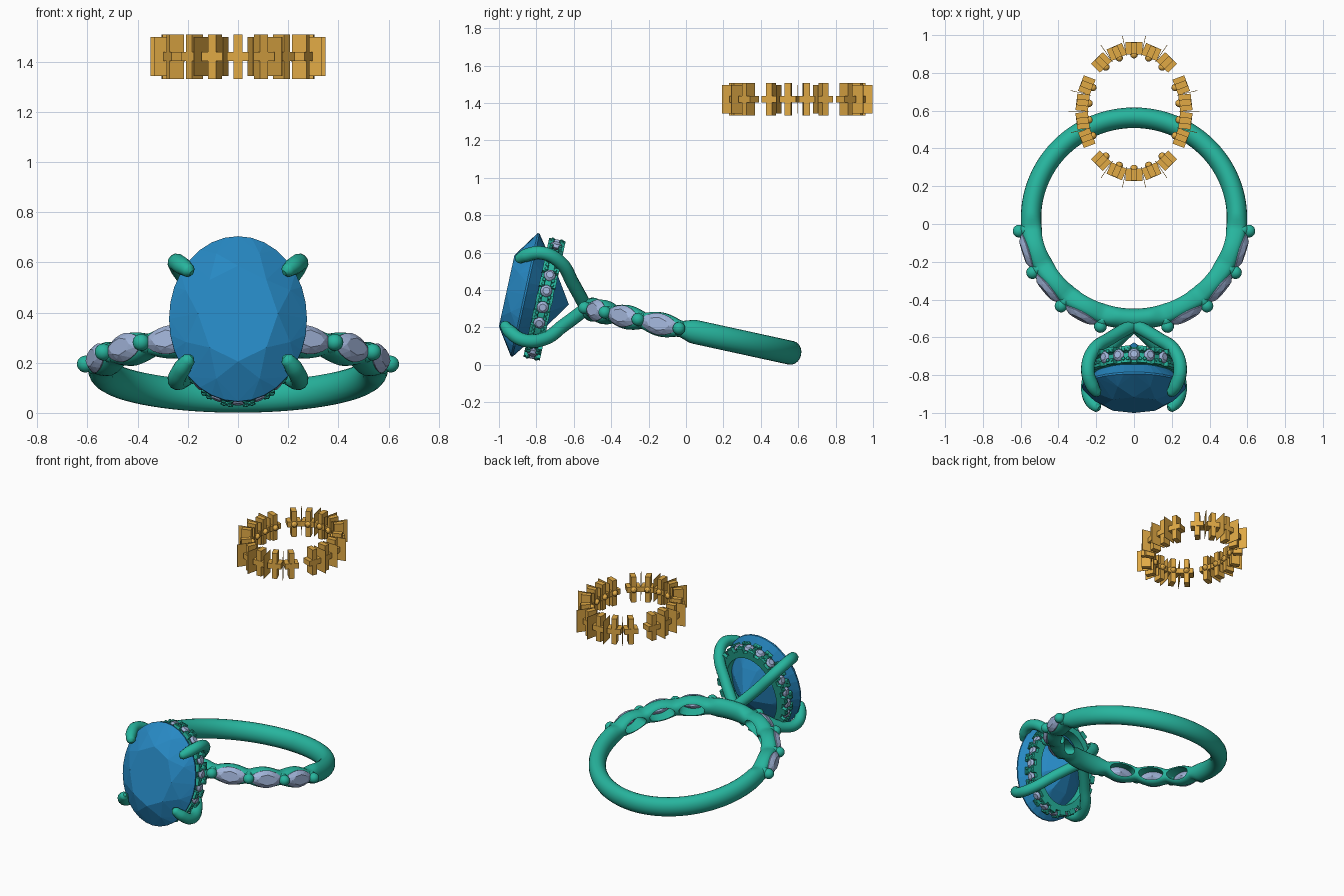
import bpy, bmesh
from math import sin, cos, pi, radians, copysign
from mathutils import Matrix, Vector

if "Cube" in bpy.data.objects:
    bpy.data.objects.remove(bpy.data.objects["Cube"])

TILT = Matrix.Translation((0, 0.03, 0.18)) @ Matrix.Rotation(radians(-12.3), 4, 'X')


def material(name, rgb):
    m = bpy.data.materials.new(name)
    m.diffuse_color = (*rgb, 1)
    m.use_nodes = True
    m.node_tree.nodes["Principled BSDF"].inputs["Base Color"].default_value = m.diffuse_color
    return m


METAL = material("green_metal", (0.02, 0.46, 0.34))
BLUE = material("blue_stone", (0.02, 0.25, 0.55))
PALE = material("pale_stone", (0.36, 0.46, 0.70))
GOLD = material("gold", (0.75, 0.40, 0.06))


def finish(bm, name, mat, M=TILT, smooth=None):
    bmesh.ops.recalc_face_normals(bm, faces=bm.faces[:])
    me = bpy.data.meshes.new(name)
    bm.to_mesh(me)
    bm.free()
    me.transform(M)
    ob = bpy.data.objects.new(name, me)
    bpy.context.collection.objects.link(ob)
    me.materials.append(mat)
    if smooth:
        shade(ob, smooth)
    return ob


def shade(ob, angle):
    bpy.ops.object.select_all(action='DESELECT')
    ob.select_set(True)
    bpy.context.view_layer.objects.active = ob
    bpy.ops.object.shade_smooth_by_angle(angle=radians(angle))


def frame(pos, n):
    """Local x = tangent, y = up, z = outward normal n (in the XY plane)."""
    t = Vector((-n.y, n.x, 0))
    m = Matrix((t, (0, 0, 1), n)).transposed().to_4x4()
    m.translation = pos
    return m


def on_circle(deg, r):
    n = Vector((cos(radians(deg)), sin(radians(deg)), 0))
    return frame(n * r, n)


def on_ellipse(deg, a, b):
    c, s = cos(radians(deg)), sin(radians(deg))
    return frame(Vector((a * c, b * s, 0)), Vector((c / a, s / b, 0)).normalized())


def box(bm, M, size, off=(0, 0, 0)):
    bmesh.ops.create_cube(bm, size=1, matrix=M @ Matrix.Translation(off) @ Matrix.Diagonal((*size, 1)))


def ball(bm, M, r, seg=16, scale=(1, 1, 1)):
    bmesh.ops.create_uvsphere(bm, u_segments=seg, v_segments=seg // 2, radius=r,
                              matrix=M @ Matrix.Diagonal((*scale, 1)))


def gem(bm, M, a, b, crown, depth, table=0.58, n=32, p=1.0):
    """Oval brilliant cut as the hull of its facet rings."""
    tmp = bmesh.new()
    rings = [(8, 0, table, crown), (8, 0.5, 0.82, crown * 0.55), (n, 0, 1, 0.04 * crown),
             (n, 0, 1, -0.06 * crown), (8, 0.5, 0.52, -depth * 0.56)]
    for cnt, off, r, z in rings:
        for k in range(cnt):
            c, s = cos(2 * pi * (k + off) / cnt), sin(2 * pi * (k + off) / cnt)
            tmp.verts.new((a * r * copysign(abs(c) ** p, c), b * r * copysign(abs(s) ** p, s), z))
    tmp.verts.new((0, 0, -depth))
    bmesh.ops.convex_hull(tmp, input=tmp.verts[:])
    bmesh.ops.delete(tmp, geom=[v for v in tmp.verts if not v.link_faces], context='VERTS')
    me = bpy.data.meshes.new("tmp")
    tmp.to_mesh(me)
    tmp.free()
    me.transform(M)
    bm.from_mesh(me)
    bpy.data.meshes.remove(me)


def sweep(bm, sections):
    """Closed loop of closed sections."""
    rows = [[bm.verts.new(p) for p in sec] for sec in sections]
    n = len(rows[0])
    for i, row in enumerate(rows):
        nxt = rows[(i + 1) % len(rows)]
        for j in range(n):
            bm.faces.new((row[j], row[(j + 1) % n], nxt[(j + 1) % n], nxt[j]))


# Shank: round band, scalloped where the side stones sit
START, STEP = -6.5, 22.2
beads_deg = [START - STEP * k for k in range(4)]
stones_deg = [START - STEP * (k + 0.5) for k in range(3)]
both = lambda degs: [d for a in degs for d in (a, 180 - a)]

bm = bmesh.new()
sections = []
for i in range(180):
    deg = -90 + i * 2
    fold = deg if deg <= 90 else 180 - deg
    if beads_deg[-1] < fold < START:
        h, q = 0.042 + 0.023 * abs(sin(pi * (fold - START) / STEP)), 0.75
    else:
        d = min(abs(fold - START), abs(fold - beads_deg[-1]))
        h, q = 0.042 + 0.022 * min(1, d / 7), 1 - 0.25 * max(0, 1 - d / 7)
    M = on_circle(deg, 0.545)
    sec = []
    for j in range(20):
        c, s = cos(2 * pi * j / 20), sin(2 * pi * j / 20)
        sec.append(M @ Vector((0, h * copysign(abs(s) ** q, s), 0.054 * copysign(abs(c) ** q, c))))
    sections.append(sec)
sweep(bm, sections)
shank = finish(bm, "shank", METAL)

# Openings behind the side stones
bm = bmesh.new()
for d in both(stones_deg):
    bmesh.ops.create_cone(bm, cap_ends=True, segments=28, radius1=1, radius2=1, depth=0.3,
                          matrix=on_circle(d, 0.55) @ Matrix.Diagonal((0.082, 0.043, 1, 1)))
cutter = finish(bm, "opening_cutter", METAL)
cutter.hide_render = True
mod = shank.modifiers.new("openings", 'BOOLEAN')
mod.operation, mod.object, mod.solver = 'DIFFERENCE', cutter, 'EXACT'
bpy.context.view_layer.objects.active = shank
bpy.ops.object.modifier_apply(modifier=mod.name)
bpy.data.objects.remove(cutter)
shade(shank, 40)

# Side stones and the beads holding them
bm = bmesh.new()
for d in both(stones_deg):
    gem(bm, on_circle(d, 0.592), 0.104, 0.058, 0.026, 0.055, 0.6, 24, 1.15)
finish(bm, "side_stones", PALE)
bm = bmesh.new()
for d in both(beads_deg):
    ball(bm, on_circle(d, 0.612), 0.034, 20)
    ball(bm, on_circle(d, 0.58), 0.036, 20, (0.9, 1.1, 1))
finish(bm, "side_beads", METAL, smooth=40)

# Centre stone, its axis pointing to the front
HEAD = lambda y: TILT @ Matrix.Translation((0, y, 0)) @ Matrix.Rotation(pi / 2, 4, 'X')
bm = bmesh.new()
gem(bm, Matrix(), 0.275, 0.337, 0.1, 0.24)
finish(bm, "centre_stone", BLUE, HEAD(-0.912))

# Halo under the girdle: plate, notched rails and small stones
stone_at = [s + d for s in (0, 180) for d in (-24.6, -8.2, 8.2, 24.6)] + \
           [s + 19.5 * k for s in (90, 270) for k in range(-2, 3)]
seam_at = [s + d for s in (0, 180) for d in (-32, -16.4, 0, 16.4, 32)] + \
          [s + 19.5 * (k + 0.5) for s in (90, 270) for k in range(-3, 3)]
bm = bmesh.new()
sweep(bm, [[on_ellipse(d * 3, 0.235, 0.302) @ Vector((0, y, z))
            for y, z in ((-0.042, -0.045), (0.042, -0.045), (0.042, -0.003), (0.02, -0.003),
                         (0.016, -0.018), (-0.016, -0.018), (-0.02, -0.003), (-0.042, -0.003))]
           for d in range(120)])
for d in seam_at:
    M = on_ellipse(d, 0.242, 0.309)
    for y in (-0.033, 0.033):
        box(bm, M, (0.05, 0.024, 0.032), (0, y, 0))
    for y in (-0.024, 0.024):
        for x in (-0.012, 0.012):
            ball(bm, M @ Matrix.Translation((x, y, 0.014)), 0.011, 8)
finish(bm, "halo", METAL, HEAD(-0.805), 40)
bm = bmesh.new()
for d in stone_at:
    gem(bm, on_ellipse(d, 0.245, 0.312), 0.032, 0.032, 0.014, 0.03, 0.6, 16)
finish(bm, "halo_stones", PALE, HEAD(-0.805))

# Four claws rising from the front of the shank
PATH = [(0, -0.575, 0, 1), (0.125, -0.675, 0.115, 1), (0.215, -0.765, 0.21, 1),
        (0.245, -0.87, 0.238, 1), (0.222, -0.95, 0.208, 1), (0.195, -0.985, 0.18, 0.75),
        (0.184, -0.993, 0.17, 0.3)]
k = 0
for sx in (-1, 1):
    for sz in (-1, 1):
        k += 1
        cu = bpy.data.curves.new(f"claw_{k}", 'CURVE')
        cu.dimensions, cu.bevel_depth, cu.bevel_resolution = '3D', 0.036, 4
        cu.use_fill_caps, cu.resolution_u = True, 6
        sp = cu.splines.new('BEZIER')
        sp.bezier_points.add(len(PATH) - 1)
        for bp, (x, y, z, r) in zip(sp.bezier_points, PATH):
            bp.co, bp.radius = (x * sx, y, z * sz), r
            bp.handle_left_type = bp.handle_right_type = 'AUTO'
        cu.materials.append(METAL)
        ob = bpy.data.objects.new(f"claw_{k}", cu)
        ob.matrix_world = TILT
        bpy.context.collection.objects.link(ob)
        bpy.ops.object.select_all(action='DESELECT')
        ob.select_set(True)
        bpy.context.view_layer.objects.active = ob
        bpy.ops.object.convert(target='MESH')
        shade(bpy.context.object, 50)

# Floating gold setting pieces: crosses with beads, thin fins between them
bm = bmesh.new()
for d in stone_at:
    M = on_ellipse(d, 0.275, 0.335)
    box(bm, M, (0.034, 0.176, 0.062))
    box(bm, M, (0.088, 0.036, 0.066))
    ball(bm, M @ Matrix.Translation((0, 0, -0.034)), 0.02, 12)
fins = [s + f for s in (0, 180) for f in (-16.4, 0, 16.4)] + \
       [s + 19.5 * f for s in (90, 270) for f in (-1.5, -0.5, 0.5, 1.5)]
for d in fins:
    box(bm, on_ellipse(d, 0.275, 0.335), (0.003, 0.155, 0.11), (0, 0, 0.018))
finish(bm, "gold_setting_pieces", GOLD, Matrix.Translation((0, 0.595, 1.42)), 30)
